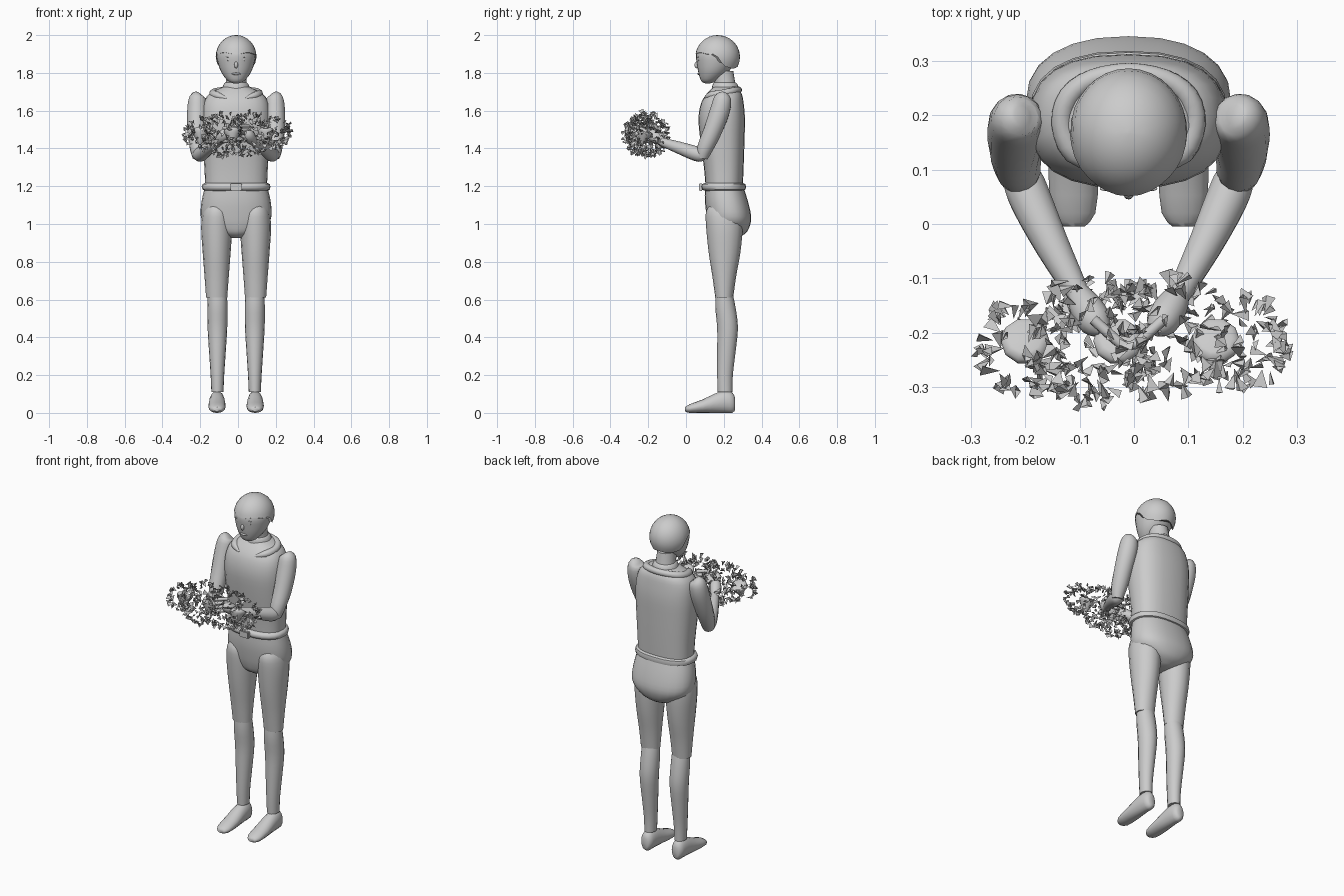
import bpy, bmesh, math, random
from mathutils import Vector

random.seed(7)
CENTRE = Vector((-0.01, 0, 0))
cube = bpy.data.objects.get("Cube")
if cube:
    bpy.data.objects.remove(cube, do_unlink=True)

grey = bpy.data.materials.new("plain_grey")
grey.use_nodes = True
COLOUR = (0.6, 0.6, 0.6, 1)
grey.diffuse_color = COLOUR
grey.node_tree.nodes["Principled BSDF"].inputs["Base Color"].default_value = COLOUR


def finish(name, bm, angle=50, smooth=True):
    bmesh.ops.recalc_face_normals(bm, faces=bm.faces)
    bmesh.ops.translate(bm, verts=bm.verts, vec=CENTRE)
    mesh = bpy.data.meshes.new(name)
    bm.to_mesh(mesh)
    bm.free()
    mesh.materials.append(grey)
    ob = bpy.data.objects.new(name, mesh)
    bpy.context.collection.objects.link(ob)
    if smooth:
        bpy.ops.object.select_all(action='DESELECT')
        ob.select_set(True)
        bpy.context.view_layer.objects.active = ob
        bpy.ops.object.shade_smooth_by_angle(angle=math.radians(angle))
    return ob


def spline(rows, steps=3):
    """Smoothly interpolate between rows of numbers."""
    out = []
    for i in range(len(rows) - 1):
        a, b = rows[max(i - 1, 0)], rows[i]
        c, d = rows[i + 1], rows[min(i + 2, len(rows) - 1)]
        for k in range(steps):
            t = k / steps
            out.append([q + t / 2 * (r - p + t * (2 * p - 5 * q + 4 * r - s + t * (3 * (q - r) + s - p)))
                        for p, q, r, s in zip(a, b, c, d)])
    return out + [list(rows[-1])]


def skin(name, rings, angle=50, cap=True):
    """Bridge rings of points into one surface."""
    bm = bmesh.new()
    loops = [[bm.verts.new(p) for p in ring] for ring in rings]
    for lo, hi in zip(loops, loops[1:]):
        for i in range(len(lo)):
            j = (i + 1) % len(lo)
            bm.faces.new((lo[i], lo[j], hi[j], hi[i]))
    if cap:
        bm.faces.new(loops[0])
        bm.faces.new(loops[-1])
    return finish(name, bm, angle)


def stack(name, rows, cx=0, power=2, sides=24, steps=3):
    """Horizontal sections: height, half width, front y, back y."""
    rings = []
    for z, rx, y0, y1 in spline(rows, steps):
        ring = []
        for i in range(sides):
            a = math.tau * i / sides
            c, s = math.cos(a), math.sin(a)
            e = 2 / power
            ring.append((cx + rx * math.copysign(abs(c) ** e, c),
                         (y0 + y1) / 2 + (y1 - y0) / 2 * math.copysign(abs(s) ** e, s), z))
        rings.append(ring)
    return skin(name, rings)


def tube(name, rows, side=1, sides=14, steps=3):
    """Round limb along a path: x, y, z, radius."""
    path = spline(rows, steps)
    pts = [Vector((side * p[0], p[1], p[2])) for p in path]
    rings = []
    for i, p in enumerate(pts):
        t = (pts[min(i + 1, len(pts) - 1)] - pts[max(i - 1, 0)]).normalized()
        u = t.cross(Vector((0, 0.6, 0.8))).normalized()
        v = t.cross(u)
        rings.append([p + path[i][3] * (u * math.cos(math.tau * k / sides) + v * math.sin(math.tau * k / sides))
                      for k in range(sides)])
    return skin(name, rings)


def ball(name, pos, size):
    bm = bmesh.new()
    bmesh.ops.create_uvsphere(bm, u_segments=12, v_segments=8, radius=1)
    bmesh.ops.scale(bm, verts=bm.verts, vec=size)
    bmesh.ops.translate(bm, verts=bm.verts, vec=pos)
    return finish(name, bm)


# Torso, hips and belt
stack("torso", [(1.18, .163, .105, .30), (1.30, .168, .095, .305), (1.45, .178, .075, .31),
                (1.56, .182, .066, .312), (1.64, .172, .08, .305), (1.69, .14, .11, .295),
                (1.73, .06, .15, .27)], power=2.5)
stack("hips", [(1.20, .164, .10, .302), (1.12, .183, .10, .328), (1.04, .187, .11, .345),
               (.99, .16, .12, .338), (.95, .10, .135, .315), (.925, .03, .17, .27)], power=2.3)
stack("belt", [(1.176, .165, .10, .303), (1.182, .178, .085, .315), (1.197, .182, .08, .318),
               (1.211, .178, .085, .315), (1.217, .165, .10, .303)], power=2.4, steps=1)
bm = bmesh.new()
bmesh.ops.create_cube(bm, size=1)
bmesh.ops.scale(bm, verts=bm.verts, vec=(.06, .02, .04))
bmesh.ops.bevel(bm, geom=bm.edges[:], offset=.004, segments=2, affect='EDGES')
bmesh.ops.translate(bm, verts=bm.verts, vec=(0, .078, 1.195))
finish("belt_buckle", bm)

# Neck, collar and head
stack("neck", [(1.68, .07, .14, .275), (1.74, .056, .15, .262), (1.81, .052, .13, .25)])
stack("neck_band", [(1.685, .085, .135, .285), (1.70, .08, .135, .285), (1.735, .068, .14, .275),
                    (1.748, .058, .148, .265)])
collar = [(.05, .10, 1.665, .006), (.10, .13, 1.68, .02), (.122, .185, 1.69, .02),
          (.108, .235, 1.70, .02), (.065, .267, 1.708, .018)]
mirrored = [(-x, y, z, r) for x, y, z, r in reversed(collar)]
tube("collar", collar + [(0, .278, 1.71, .018)] + mirrored)
stack("head", [(1.745, .015, .10, .13), (1.758, .044, .08, .165), (1.80, .077, .066, .22),
               (1.85, .096, .057, .255), (1.90, .103, .053, .274), (1.95, .087, .075, .262),
               (1.985, .05, .115, .22), (1.994, .01, .16, .18)])

# Hair cap with a wavy lower edge
levels, columns = 9, 32
rings = []
for i in range(levels):
    ring = []
    for k in range(columns):
        a = math.tau * k / columns
        back = min(max((math.sin(a) + .1) / .4, 0), 1)
        edge = 1.903 - .075 * back + .005 * math.sin(5 * a)
        low = math.asin((edge - 1.885) / .115)
        lat = low + (math.radians(88) - low) * i / (levels - 1)
        ring.append((.108 * math.cos(lat) * math.cos(a),
                     .168 + .118 * math.cos(lat) * math.sin(a), 1.885 + .115 * math.sin(lat)))
    rings.append(ring)
skin("hair", rings)

# Face
for s, label in ((1, "left"), (-1, "right")):
    ball(f"{label}_eye", (s * .037, .068, 1.868), (.012, .006, .006))
    ball(f"{label}_brow", (s * .037, .065, 1.885), (.016, .005, .003))
ball("nose", (0, .057, 1.842), (.01, .012, .018))
ball("mouth", (0, .067, 1.795), (.024, .006, .006))

# Limbs on both sides
for s, label in ((1, "left"), (-1, "right")):
    stack(f"{label}_thigh", [(1.10, .055, .125, .27), (1.06, .074, .105, .295), (.98, .082, .107, .30),
                             (.85, .074, .12, .288), (.72, .064, .14, .265), (.61, .056, .155, .25)],
          cx=s * .103, sides=16)
    stack(f"{label}_shin", [(.64, .05, .157, .245), (.56, .053, .155, .262), (.45, .052, .165, .275),
                            (.32, .044, .165, .262), (.20, .036, .165, .248), (.11, .032, .168, .245)],
          cx=s * .099, sides=16)
    foot = [(-.005, .02, .008, .03), (.02, .04, 0, .046), (.09, .046, 0, .072), (.16, .043, 0, .105),
            (.21, .04, 0, .118), (.245, .034, 0, .108), (.26, .018, .015, .08)]
    rings = []
    for y, rx, z0, z1 in spline(foot, 2):
        rings.append([(s * .101 + rx * math.cos(math.tau * k / 16), y,
                       max(0, (z0 + z1) / 2 + (z1 - z0) * .5 * math.sin(math.tau * k / 16)))
                      for k in range(16)])
    skin(f"{label}_foot", rings)
    tube(f"{label}_upper_arm", [(.195, .20, 1.69, .018), (.203, .195, 1.67, .044), (.206, .18, 1.60, .053),
                                (.208, .14, 1.49, .049), (.203, .10, 1.40, .042), (.20, .085, 1.35, .03)], s)
    tube(f"{label}_forearm", [(.20, .105, 1.36, .018), (.195, .085, 1.365, .036), (.18, .045, 1.375, .039),
                              (.14, -.04, 1.405, .032), (.092, -.13, 1.435, .022)], s)
    tube(f"{label}_palm", [(.095, -.12, 1.435, .018), (.08, -.15, 1.45, .03), (.06, -.18, 1.475, .03),
                           (.045, -.195, 1.485, .015)], s)
    for n in range(4):
        z = 1.445 + .023 * n + .006 * s
        tube(f"{label}_finger_{n + 1}", [(.065, -.175, z, .01), (.035, -.202, z, .01),
                                         (.01, -.222, z, .009), (-.012, -.218, z, .004)], s, 8)

# Bouquet: loose shells of folded pointed petals around small flower cores
clusters = [(-.195, -.225, 1.475, .085), (-.07, -.215, 1.475, .118),
            (.07, -.205, 1.475, .118), (.205, -.22, 1.485, .085)]
bm = bmesh.new()
for cx, cy, cz, radius in clusters:
    for n in range(int(9800 * radius ** 2)):
        out = Vector([random.gauss(0, 1) for _ in range(3)]).normalized()
        at = Vector((cx, cy, cz)) + out * radius * random.uniform(.82, 1.02)
        along = (out + Vector([random.gauss(0, .8) for _ in range(3)])).normalized()
        across = along.cross(Vector([random.gauss(0, 1) for _ in range(3)])).normalized()
        fold = along.cross(across)
        size = random.uniform(.022, .036)
        tip = bm.verts.new(at - along * size * .5)
        a = bm.verts.new(at + along * size * .5 + across * size * .42)
        b = bm.verts.new(at + along * size * .5 - across * size * .42)
        c = bm.verts.new(at + along * size * .45 + fold * size * .35)
        bm.faces.new((tip, a, c))
        bm.faces.new((tip, c, b))
        bm.faces.new((tip, b, a))
finish("petals", bm, smooth=False)
for n, x in enumerate((-.19, -.02, .16)):
    tube(f"flower_core_{n + 1}", [(x, -.235, 1.42, .006), (x, -.225, 1.46, .03), (x, -.215, 1.49, .045),
                                  (x, -.21, 1.50, .03)], 1, 10)
